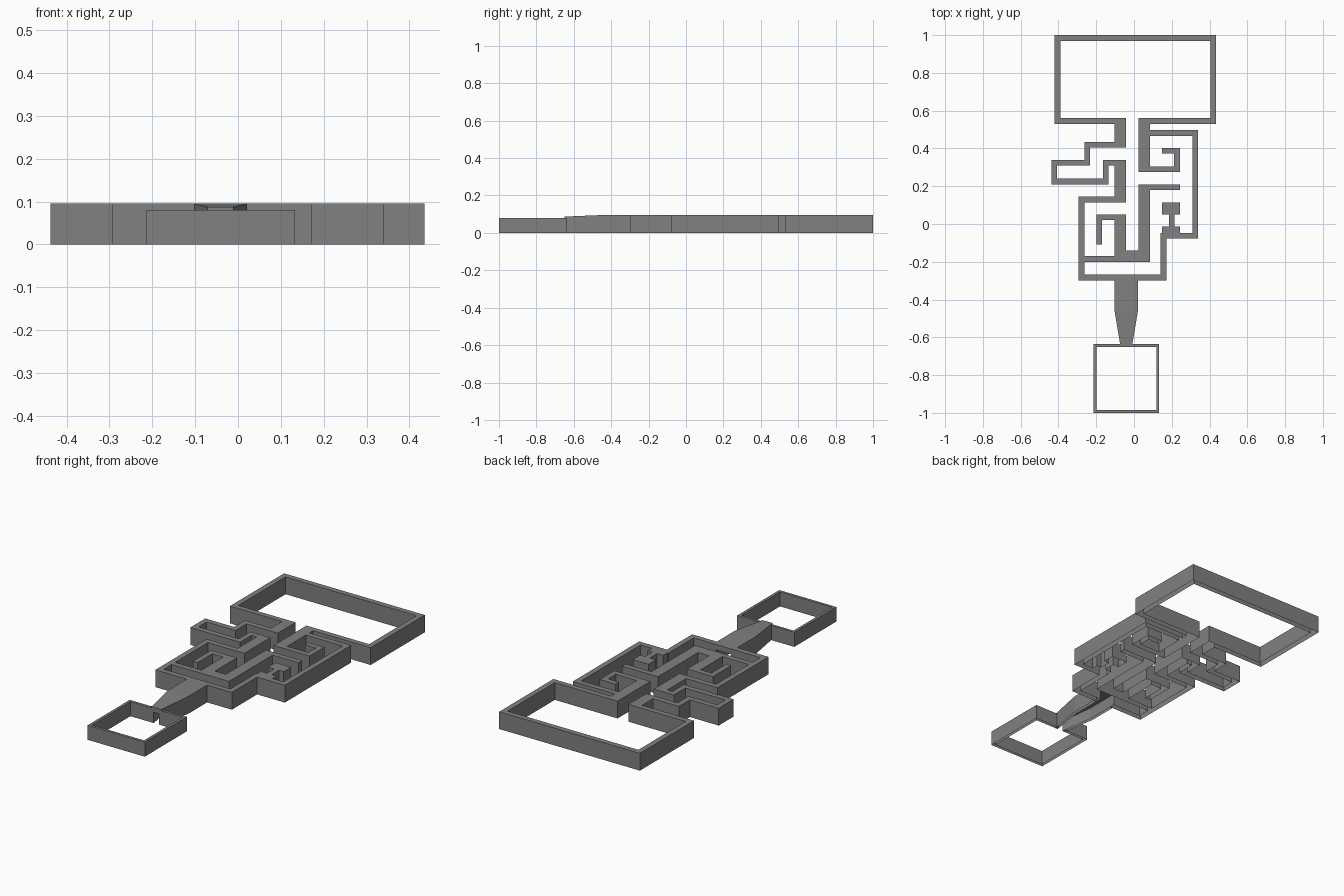
import bpy, bmesh

if "Cube" in bpy.data.objects:
    bpy.data.objects.remove(bpy.data.objects["Cube"])

TOP = 0.095     # height of maze walls
RING_TOP = 0.08  # height of small front chamber

dark = bpy.data.materials.new("dark_grey")
dark.diffuse_color = (0.22, 0.22, 0.22, 1)
dark.use_nodes = True
dark.node_tree.nodes["Principled BSDF"].inputs["Base Color"].default_value = dark.diffuse_color


def add_object(name, bm):
    bmesh.ops.recalc_face_normals(bm, faces=bm.faces[:])
    mesh = bpy.data.meshes.new(name)
    bm.to_mesh(mesh)
    bm.free()
    mesh.materials.append(dark)
    ob = bpy.data.objects.new(name, mesh)
    bpy.context.collection.objects.link(ob)
    return ob


def path_rects(points, width):
    """Rectangles (x0, x1, y0, y1) of a wall following a right-angled path."""
    h = width / 2
    return [(min(a[0], b[0]) - h, max(a[0], b[0]) + h,
             min(a[1], b[1]) - h, max(a[1], b[1]) + h)
            for a, b in zip(points, points[1:])]


def extrude_plan(name, rects, height):
    """Merge overlapping rectangles into one plan and raise it to a height."""
    rects = [tuple(round(v, 4) for v in r) for r in rects]
    xs = sorted({v for r in rects for v in r[:2]})
    ys = sorted({v for r in rects for v in r[2:]})
    bm = bmesh.new()
    verts = {}

    def vert(x, y):
        if (x, y) not in verts:
            verts[x, y] = bm.verts.new((x, y, 0))
        return verts[x, y]

    for x0, x1 in zip(xs, xs[1:]):
        for y0, y1 in zip(ys, ys[1:]):
            cx, cy = (x0 + x1) / 2, (y0 + y1) / 2
            if any(r[0] < cx < r[1] and r[2] < cy < r[3] for r in rects):
                bm.faces.new([vert(x0, y0), vert(x1, y0), vert(x1, y1), vert(x0, y1)])
    out = bmesh.ops.extrude_face_region(bm, geom=bm.faces[:])
    for v in out["geom"]:
        if isinstance(v, bmesh.types.BMVert):
            v.co.z = height
    bmesh.ops.recalc_face_normals(bm, faces=bm.faces[:])
    bmesh.ops.dissolve_limit(bm, angle_limit=0.01, verts=bm.verts[:], edges=bm.edges[:])
    return add_object(name, bm)


def loft(name, sections, cx=-0.041):
    """Box-section body through (y, half width, bottom, top) sections."""
    bm = bmesh.new()
    loops = [[bm.verts.new((cx + sx * w, y, z))
              for sx, z in ((-1, z0), (1, z0), (1, z1), (-1, z1))]
             for y, w, z0, z1 in sections]
    for a, b in zip(loops, loops[1:]):
        for i in range(4):
            j = (i + 1) % 4
            bm.faces.new([a[i], a[j], b[j], b[i]])
    bm.faces.new(loops[0])
    bm.faces.new(loops[-1])
    return add_object(name, bm)


# Thin wall centrelines of the maze
paths = [
    # large rear chamber
    [(-.057, .545), (-.405, .545), (-.405, .985), (.42, .985), (.42, .545), (.039, .545)],
    # stepped side pocket
    [(-.057, .42), (-.247, .42), (-.247, .325), (-.422, .325),
     (-.422, .225), (-.149, .225), (-.149, .325), (-.057, .325)],
    # outer wall around the passages
    [(-.057, .13), (-.278, .13), (-.278, -.283), (.156, -.283),
     (.156, -.063), (.324, -.063), (.324, .482), (.039, .482)],
    # hooks and baffles
    [(.039, .29), (.228, .29), (.228, .387), (.162, .387)],
    [(.039, .194), (.228, .194)],
    [(-.057, .035), (-.184, .035), (-.184, -.093)],
    [(-.278, -.185), (-.057, -.185)],
    [(.199, .1), (.199, -.06)],
]
rects = [r for p in paths for r in path_rects(p, 0.03)]

# Thick walls along the central passage, and the pillar ends
rects += [
    (-.103, -.042, .405, .56), (-.103, -.042, .115, .34),
    (.024, .085, .275, .56), (.024, .085, -.2, .209),
    (-.103, .085, -.2, -.14), (-.103, -.042, -.2, .05),
    (.147, .243, .05, .115), (.147, .243, -.078, -.012),
]
maze = extrude_plan("maze_walls", rects, TOP)

# Small front chamber
ring = [(-.206, -.6425), (.126, -.6425), (.126, -.9925), (-.206, -.9925), (-.206, -.6425)]
chamber = extrude_plan("front_chamber", path_rects(ring, 0.015), RING_TOP)

# Covered neck, tapering in width and height
neck = loft("entry_neck", [(-.298, .062, 0, TOP), (-.46, .062, 0, TOP), (-.65, .03, 0, .087)])

# Tunnel under the neck, open at the bottom and both ends
cutter = loft("tunnel_cutter", [(-.235, .046, -.05, .065), (-.46, .046, -.05, .065),
                                (-.68, .012, -.05, .058)])
cutter.hide_render = True
for ob in (maze, chamber, neck):
    mod = ob.modifiers.new("tunnel", 'BOOLEAN')
    mod.operation = 'DIFFERENCE'
    mod.solver = 'EXACT'
    mod.object = cutter
    bpy.context.view_layer.objects.active = ob
    bpy.ops.object.modifier_apply(modifier=mod.name)
bpy.data.objects.remove(cutter)

# The walls are shells without undersides
for ob in (maze, chamber, neck):
    bm = bmesh.new()
    bm.from_mesh(ob.data)
    under = [f for f in bm.faces if all(abs(v.co.z) < 1e-4 for v in f.verts)]
    bmesh.ops.delete(bm, geom=under, context='FACES_ONLY')
    bm.to_mesh(ob.data)
    bm.free()
